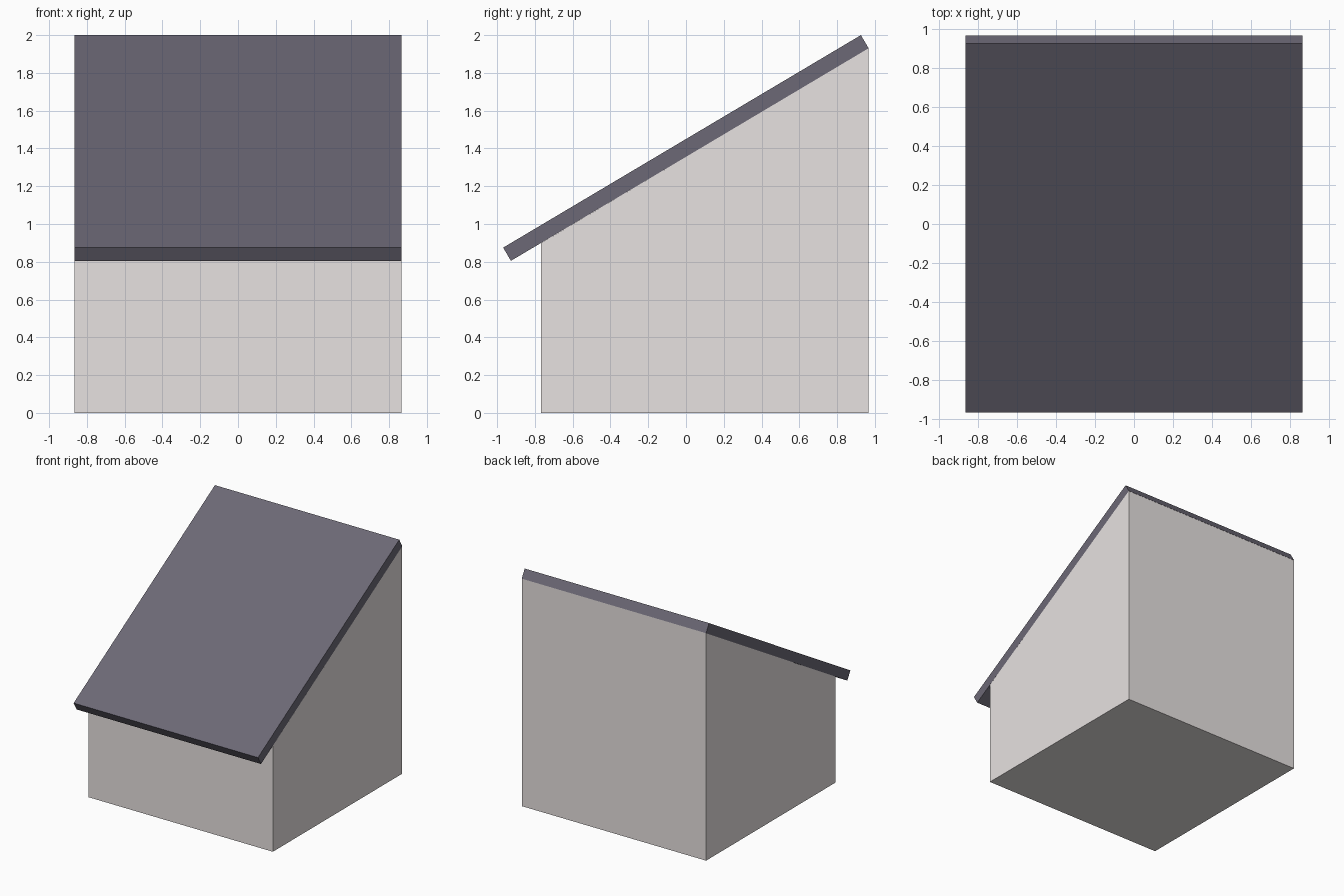
import bpy, bmesh

if "Cube" in bpy.data.objects:
    bpy.data.objects.remove(bpy.data.objects["Cube"])

HALF_WIDTH = 0.865


def material(name, color):
    mat = bpy.data.materials.new(name)
    mat.diffuse_color = color
    mat.use_nodes = True
    mat.node_tree.nodes["Principled BSDF"].inputs["Base Color"].default_value = mat.diffuse_color
    return mat


def extrude_profile(name, profile, mat):
    """Extrude a side profile of (y, z) points across the full width."""
    bm = bmesh.new()
    face = bm.faces.new([bm.verts.new((-HALF_WIDTH, y, z)) for y, z in profile])
    new = bmesh.ops.extrude_face_region(bm, geom=[face])["geom"]
    verts = [g for g in new if isinstance(g, bmesh.types.BMVert)]
    bmesh.ops.translate(bm, verts=verts, vec=(2 * HALF_WIDTH, 0, 0))
    # make sure the starting cap is kept so the solid is closed
    if any(e.is_boundary for e in bm.edges):
        bmesh.ops.holes_fill(bm, edges=[e for e in bm.edges if e.is_boundary])
    bmesh.ops.recalc_face_normals(bm, faces=bm.faces)
    mesh = bpy.data.meshes.new(name)
    bm.to_mesh(mesh)
    bm.free()
    mesh.materials.append(mat)
    obj = bpy.data.objects.new(name, mesh)
    bpy.context.collection.objects.link(obj)
    return obj


wall_mat = material("wall_plaster", (0.80, 0.76, 0.75, 1))
roof_mat = material("roof_slate", (0.15, 0.14, 0.18, 1))

# Walls: block with a sloped top under the roof
extrude_profile("walls", [(-0.768, 0), (0.966, 0), (0.966, 1.93), (-0.768, 0.899)], wall_mat)

# Roof: tilted slab overhanging the front
extrude_profile("roof", [(-0.927, 0.805), (0.967, 1.93), (0.926, 2.0), (-0.968, 0.875)], roof_mat)
